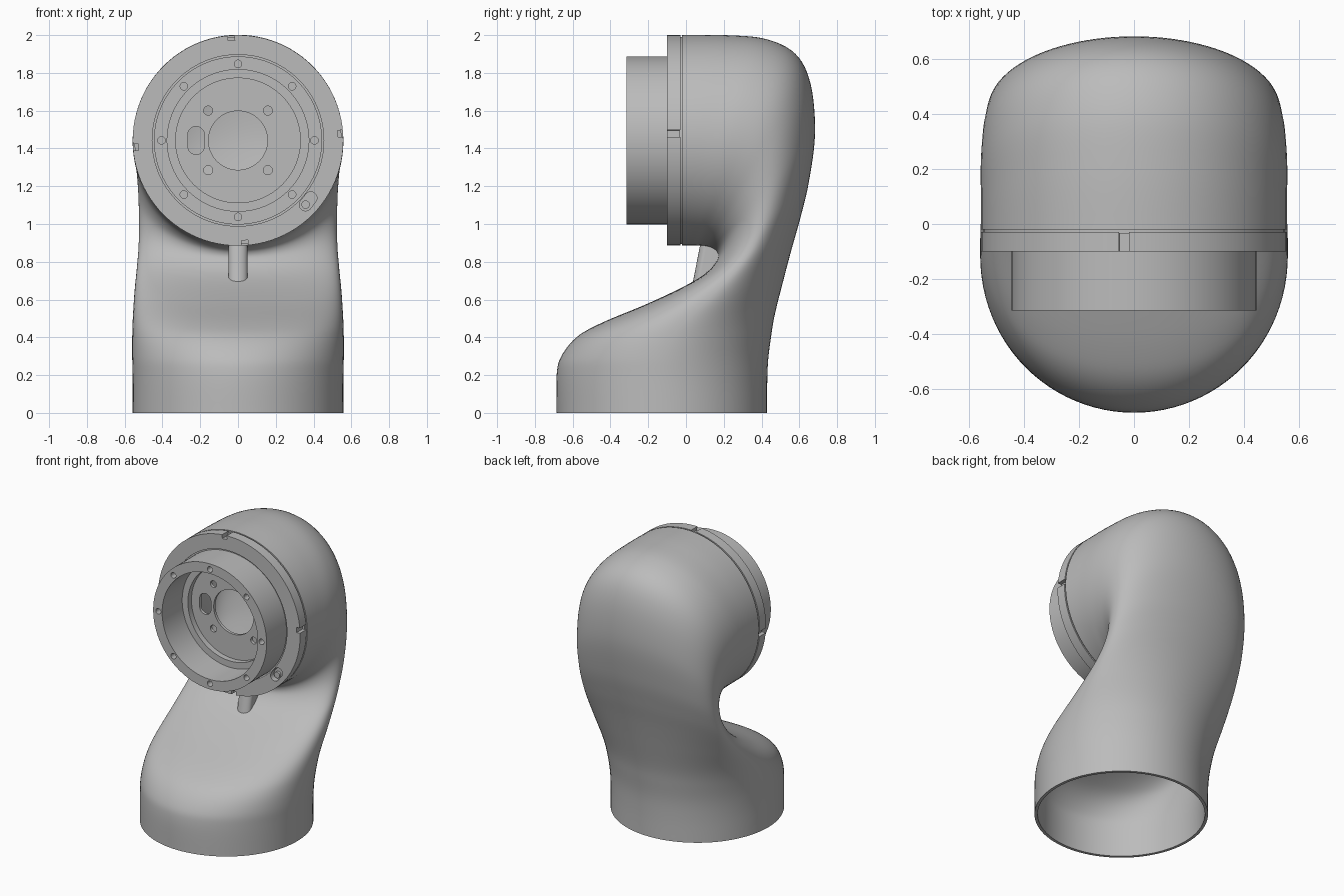
import bpy, bmesh, math
from mathutils import Vector, Matrix

if "Cube" in bpy.data.objects:
    bpy.data.objects.remove(bpy.data.objects["Cube"])

# One plain grey for everything
grey = bpy.data.materials.new("plain grey")
grey.use_nodes = True
GREY = (0.5, 0.5, 0.5, 1)
grey.diffuse_color = GREY
grey.node_tree.nodes["Principled BSDF"].inputs["Base Color"].default_value = GREY

HUB_Z, HUB_R = 1.4425, 0.5575


def make_object(name, bm, normals=True):
    if normals:
        bmesh.ops.recalc_face_normals(bm, faces=bm.faces)
    mesh = bpy.data.meshes.new(name)
    bm.to_mesh(mesh)
    bm.free()
    mesh.materials.append(grey)
    ob = bpy.data.objects.new(name, mesh)
    bpy.context.collection.objects.link(ob)
    return ob


def activate(ob):
    bpy.ops.object.select_all(action='DESELECT')
    ob.select_set(True)
    bpy.context.view_layer.objects.active = ob


def smooth(ob, angle=35):
    activate(ob)
    bpy.ops.object.shade_smooth_by_angle(angle=math.radians(angle))


def skin(bm, rings, closed):
    """Bridge equal rings of vertices with quads."""
    n = len(rings[0])
    pairs = list(zip(rings, rings[1:])) + ([(rings[-1], rings[0])] if closed else [])
    for a, b in pairs:
        for i in range(n):
            j = (i + 1) % n
            bm.faces.new((a[i], a[j], b[j], b[i]))


def lathe(name, profile, steps=96):
    """Revolve a closed (radius, y) profile about the hub axis."""
    bm = bmesh.new()
    rings = []
    for r, y in profile:
        rings.append([bm.verts.new((r * math.cos(t), y, HUB_Z + r * math.sin(t)))
                      for t in (2 * math.pi * i / steps for i in range(steps))])
    skin(bm, rings, True)
    return make_object(name, bm)


def prism(outline, y0, y1, name):
    """Extrude an (x, z) outline, relative to the hub axis, along y."""
    bm = bmesh.new()
    rings = [[bm.verts.new((x, y, HUB_Z + z)) for x, z in outline] for y in (y0, y1)]
    skin(bm, rings, False)
    bm.faces.new(rings[0])
    bm.faces.new(rings[1])
    return make_object(name, bm)


def capsule(p, q, r, steps=24):
    """Outline of a slot from p to q; a circle when p equals q."""
    p, q = Vector(p), Vector(q)
    d = q - p
    base = math.atan2(d.y, d.x) - math.pi / 2
    pts = []
    for i in range(steps):
        t = base + 2 * math.pi * (i + 0.5) / steps
        c = q if i < steps // 2 else p
        pts.append((c.x + r * math.cos(t), c.y + r * math.sin(t)))
    return pts


def cut(ob, cutter):
    mod = ob.modifiers.new("cut", 'BOOLEAN')
    mod.operation = 'DIFFERENCE'
    mod.solver = 'EXACT'
    mod.object = cutter
    activate(ob)
    bpy.ops.object.modifier_apply(modifier=mod.name)
    bpy.data.objects.remove(cutter)


# Bent housing: sections from a front point (y, z) to a back point (y, z),
# with half width and the squareness of the front half
sections = [
    (-.685, 0, .43, 0, .5575, 2), (-.685, .20, .43, .15, .5575, 2),
    (-.66, .30, .435, .28, .56, 2.05), (-.58, .40, .45, .40, .56, 2.15),
    (-.45, .475, .47, .52, .557, 2.25), (-.20, .58, .515, .70, .548, 2.3),
    (0, .675, .56, .87, .535, 2.3), (.11, .745, .605, 1.03, .526, 2.2),
    (.165, .81, .65, 1.22, .524, 2.1), (.165, .85, .683, 1.48, .528, 2),
    (.13, .875, .66, 1.74, .538, 2), (.08, .885, .58, 1.90, .55, 2),
    (.03, .885, .42, 1.98, .5575, 2), (0, .885, .20, 2.0, .5575, 2),
    (-.02, .885, -.02, 2.0, .5575, 2)]


def spline(a, b, c, d, t):
    return [0.5 * (2 * q + (r - p) * t + (2 * p - 5 * q + 4 * r - s) * t * t
                   + (3 * q - p - 3 * r + s) * t ** 3)
            for p, q, r, s in zip(a, b, c, d)]


SUB, AROUND = 6, 96
last = len(sections) - 1
loft = []
for k in range(last):
    four = [sections[min(max(k + o, 0), last)] for o in (-1, 0, 1, 2)]
    loft += [spline(*four, s / SUB) for s in range(SUB)]
loft.append(sections[-1])

bm = bmesh.new()
rings = []
for fy, fz, by, bz, w, n in loft:
    ring = []
    for i in range(AROUND):
        t = 2 * math.pi * i / AROUND
        c, s = math.cos(t), math.sin(t)
        if c > 0:
            c, s = c ** (2 / n), math.copysign(abs(s) ** (2 / n), s)
        ring.append(bm.verts.new((w * s, (fy + by) / 2 + (fy - by) / 2 * c,
                                  (fz + bz) / 2 + (fz - bz) / 2 * c)))
    rings.append(ring)
skin(bm, rings, False)
housing = make_object("bent_housing", bm)
shell = housing.modifiers.new("wall", 'SOLIDIFY')
shell.thickness, shell.offset = 0.02, -1
activate(housing)
bpy.ops.object.modifier_apply(modifier=shell.name)
smooth(housing, 40)

# Recessed seam between the housing and the hub
smooth(lathe("seam_ring", [(.40, -.035), (.548, -.035), (.548, -.01), (.40, -.01)]))

# Hub: flange, raised collar, stepped recess and floor
hub = lathe("hub", [
    (.156, -.03), (.156, -.05), (.33, -.05), (.33, -.09), (.375, -.09),
    (.375, -.315), (.445, -.315), (.445, -.092), (.454, -.092), (.454, -.10),
    (HUB_R, -.10), (HUB_R, -.03)])

# Bolt holes in the collar rim
for k in range(8):
    a = k * math.pi / 4
    p = (.405 * math.cos(a), .405 * math.sin(a))
    cut(hub, prism(capsule(p, p, .02, 16), -.4, -.27, "bolt_cutter"))

# Floor holes: four round and one oblong
for sx in (-1, 1):
    for sz in (-1, 1):
        p = (sx * .158, sz * .158)
        cut(hub, prism(capsule(p, p, .024, 20), -.08, 0, "floor_cutter"))
cut(hub, prism(capsule((-.222, -.03), (-.222, .03), .044), -.08, 0, "oblong_cutter"))

# Edge notches, slightly turned from the axes
for k in range(4):
    rot = Matrix.Rotation(k * math.pi / 2 + math.radians(3.8), 2)
    box = [rot @ Vector(v) for v in ((.53, -.018), (.6, -.018), (.6, .018), (.53, .018))]
    cut(hub, prism([tuple(v) for v in box], -.2, 0, "notch_cutter"))

# Slot in the flange
cut(hub, prism(capsule((.358, -.34), (.385, -.305), .033), -.2, -.06, "slot_cutter"))
smooth(hub, 30)

# Small peg inside the flange slot
smooth(prism(capsule((.358, -.34), (.358, -.34), .022), -.075, -.05, "slot_peg"))

# Rounded rib under the hub
bm = bmesh.new()
rings = []
for y, z in ((.03, .66), (.075, .89)):
    outline = [(.05, .12), (.05, .035)]
    outline += [(.05 * math.cos(t), .035 - .035 * math.sin(t))
                for t in (math.pi * i / 16 for i in range(1, 16))]
    outline += [(-.05, .035), (-.05, .12)]
    rings.append([bm.verts.new((x, y + d, z)) for x, d in outline])
skin(bm, rings, False)
bm.faces.new(rings[0])
bm.faces.new(rings[1])
smooth(make_object("support_rib", bm), 40)
